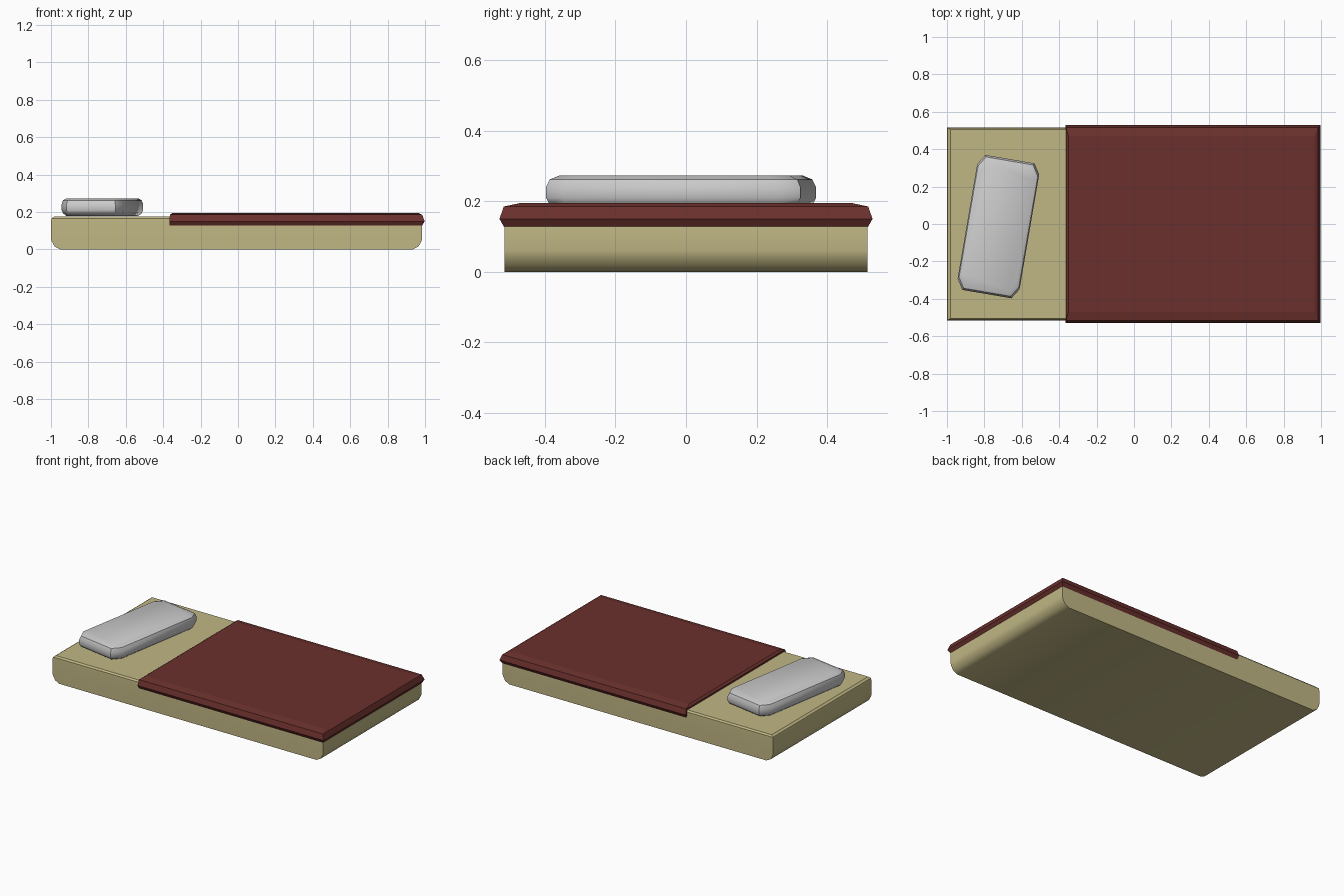
import bpy, math
from mathutils import Matrix, Vector

if "Cube" in bpy.data.objects:
    bpy.data.objects.remove(bpy.data.objects["Cube"])


def material(name, rgb):
    m = bpy.data.materials.new(name)
    m.diffuse_color = (*rgb, 1)
    m.use_nodes = True
    m.node_tree.nodes["Principled BSDF"].inputs["Base Color"].default_value = m.diffuse_color
    return m


def loft(name, rings, cap_first=True, mat=None, smooth=None):
    """Bridge equal-length rings of points, listed from first to last, and cap the ends."""
    n = len(rings[0])
    verts = [p for r in rings for p in r]
    faces = [(k * n + i, k * n + (i + 1) % n, (k + 1) * n + (i + 1) % n, (k + 1) * n + i)
             for k in range(len(rings) - 1) for i in range(n)]
    faces.append([(len(rings) - 1) * n + i for i in range(n)])
    if cap_first:
        faces.append(list(range(n))[::-1])
    mesh = bpy.data.meshes.new(name)
    mesh.from_pydata(verts, [], faces)
    ob = bpy.data.objects.new(name, mesh)
    bpy.context.collection.objects.link(ob)
    if mat:
        mesh.materials.append(mat)
    if smooth:
        bpy.context.view_layer.objects.active = ob
        ob.select_set(True)
        bpy.ops.object.shade_smooth_by_angle(angle=math.radians(smooth))
        ob.select_set(False)
    return ob


def rect(x0, x1, y, z):
    return [(x0, -y, z), (x1, -y, z), (x1, y, z), (x0, y, z)]


# Mattress: rounded at head and foot, straight along the sides
layers = [(0, 0.05, 0.515), (0.015, 0.02, 0.515), (0.045, 0.003, 0.515), (0.06, 0, 0.515),
          (0.15, 0, 0.515), (0.165, 0.004, 0.514), (0.175, 0.018, 0.505)]
loft("mattress", [rect(-1 + d, 0.985 - d, y, z) for z, d, y in layers],
     mat=material("mattress_cloth", (0.53, 0.47, 0.23)), smooth=35)

# Blanket: thin cover draped over the sides and foot, open underneath
layers = [(0.127, -0.365, 0.984, 0.516), (0.15, -0.367, 0.998, 0.529),
          (0.185, -0.364, 0.985, 0.517), (0.195, -0.35, 0.965, 0.47)]
loft("blanket", [rect(x0, x1, y, z) for z, x0, x1, y in layers], cap_first=False,
     mat=material("blanket_cloth", (0.145, 0.03, 0.026)))


# Pillow: soft slab with clipped corners, lying slightly askew
def clipped(dx, dy, z):
    a, b, cx, cy = 0.168 - dx, 0.366 - dy, 0.035, 0.055
    return [(-a + cx, -b, z), (a - cx, -b, z), (a, -b + cy, z), (a, b - cy, z),
            (a - cx, b, z), (-a + cx, b, z), (-a, b - cy, z), (-a, -b + cy, z)]


turn = Matrix.Translation((-0.725, -0.014, 0)) @ Matrix.Rotation(math.radians(-9.7), 4, 'Z')
layers = [(0.178, 0.022, 0.03), (0.193, 0.006, 0.008), (0.21, 0, 0), (0.24, 0, 0),
          (0.262, 0.006, 0.01), (0.273, 0.022, 0.035)]
loft("pillow", [[turn @ Vector(p) for p in clipped(dx, dy, z)] for z, dx, dy in layers],
     smooth=40)
